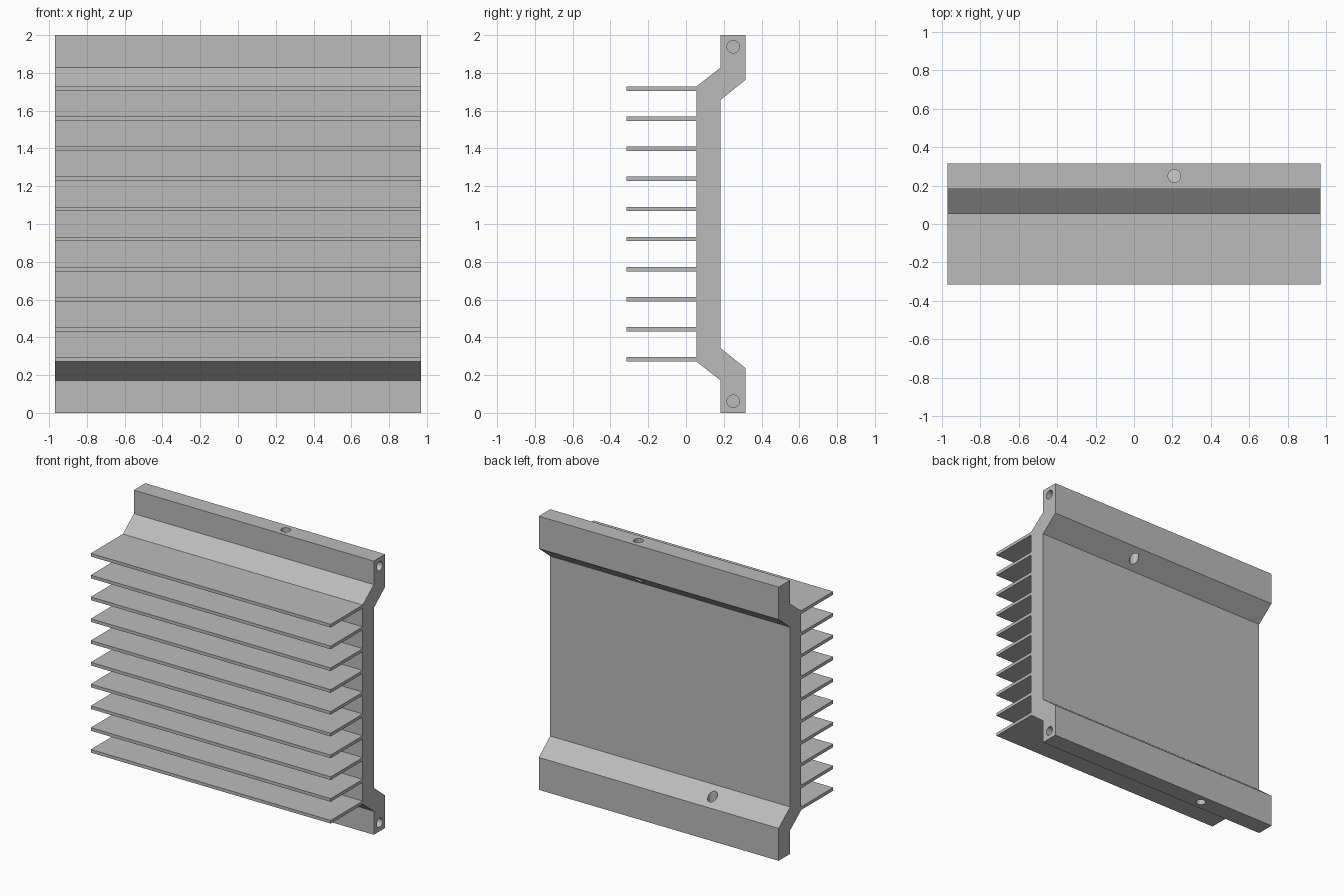
import bpy, bmesh
from mathutils import Matrix, Vector

cube = bpy.data.objects.get("Cube")
if cube:
    bpy.data.objects.remove(cube, do_unlink=True)

HALF_X = 0.97
FIN_TIP, PLATE_FRONT, PLATE_BACK, RAIL_BACK = -0.315, 0.055, 0.183, 0.315
FINS, FIN_THICK, FIN_LOW = 10, 0.023, 0.272
PITCH = (2 - 2 * FIN_LOW - FIN_THICK) / (FINS - 1)
RAIL_MID, HOLE_R, BLIND = 0.25, 0.033, 0.35

metal = bpy.data.materials.new("grey aluminium")
metal.use_nodes = True
grey = (0.5, 0.5, 0.5, 1)
metal.diffuse_color = grey
metal.node_tree.nodes["Principled BSDF"].inputs["Base Color"].default_value = grey


def add_object(name, bm):
    bmesh.ops.recalc_face_normals(bm, faces=bm.faces)
    mesh = bpy.data.meshes.new(name)
    bm.to_mesh(mesh)
    bm.free()
    mesh.materials.append(metal)
    obj = bpy.data.objects.new(name, mesh)
    bpy.context.collection.objects.link(obj)
    return obj


# Cross-section (y, z): stepped rear side, mirrored top to bottom
back = [(PLATE_BACK, 0.172), (PLATE_BACK, 0), (RAIL_BACK, 0),
        (RAIL_BACK, 0.237), (PLATE_BACK, 0.343)]
profile = back + [(y, 2 - z) for y, z in reversed(back)]

# Comb of thin fins down the front side
for i in reversed(range(FINS)):
    z = FIN_LOW + i * PITCH
    profile += [(PLATE_FRONT, z + FIN_THICK), (FIN_TIP, z + FIN_THICK),
                (FIN_TIP, z), (PLATE_FRONT, z)]

# Extrude the section across the full width
bm = bmesh.new()
face = bm.faces.new([bm.verts.new((-HALF_X, y, z)) for y, z in profile])
extruded = bmesh.ops.extrude_face_region(bm, geom=[face])["geom"]
bmesh.ops.translate(bm, vec=(2 * HALF_X, 0, 0),
                    verts=[v for v in extruded if isinstance(v, bmesh.types.BMVert)])
sink = add_object("finned_heat_sink", bm)


def drill(name, centre, axis, depth):
    """Cut a round hole with a hidden cylinder."""
    bm = bmesh.new()
    turn = Vector(axis).to_track_quat('Z', 'Y').to_matrix().to_4x4()
    bmesh.ops.create_cone(bm, cap_ends=True, segments=32, radius1=HOLE_R, radius2=HOLE_R,
                          depth=depth, matrix=Matrix.Translation(centre) @ turn)
    cutter = add_object(name, bm)
    cutter.hide_render = True
    cutter.hide_set(True)
    cutter.display_type = 'WIRE'
    cut = sink.modifiers.new(name, 'BOOLEAN')
    cut.operation = 'DIFFERENCE'
    cut.solver = 'EXACT'
    cut.object = cutter
    return cutter


# Blind end holes and vertical through holes in both rails
cutters = []
for rail, z, x in (("upper", 1.938, 0.21), ("lower", 0.062, -0.39)):
    cutters.append(drill(rail + "_end_hole", (HALF_X, RAIL_MID, z), (1, 0, 0), 2 * BLIND))
    cutters.append(drill(rail + "_rail_hole", (x, RAIL_MID, z), (0, 0, 1), 0.8))

# Apply the cuts and remove the cutters
bpy.context.view_layer.objects.active = sink
sink.select_set(True)
for name in [m.name for m in sink.modifiers]:
    bpy.ops.object.modifier_apply(modifier=name)
for cutter in cutters:
    bpy.data.objects.remove(cutter, do_unlink=True)
bpy.ops.object.shade_smooth_by_angle(angle=0.5)
